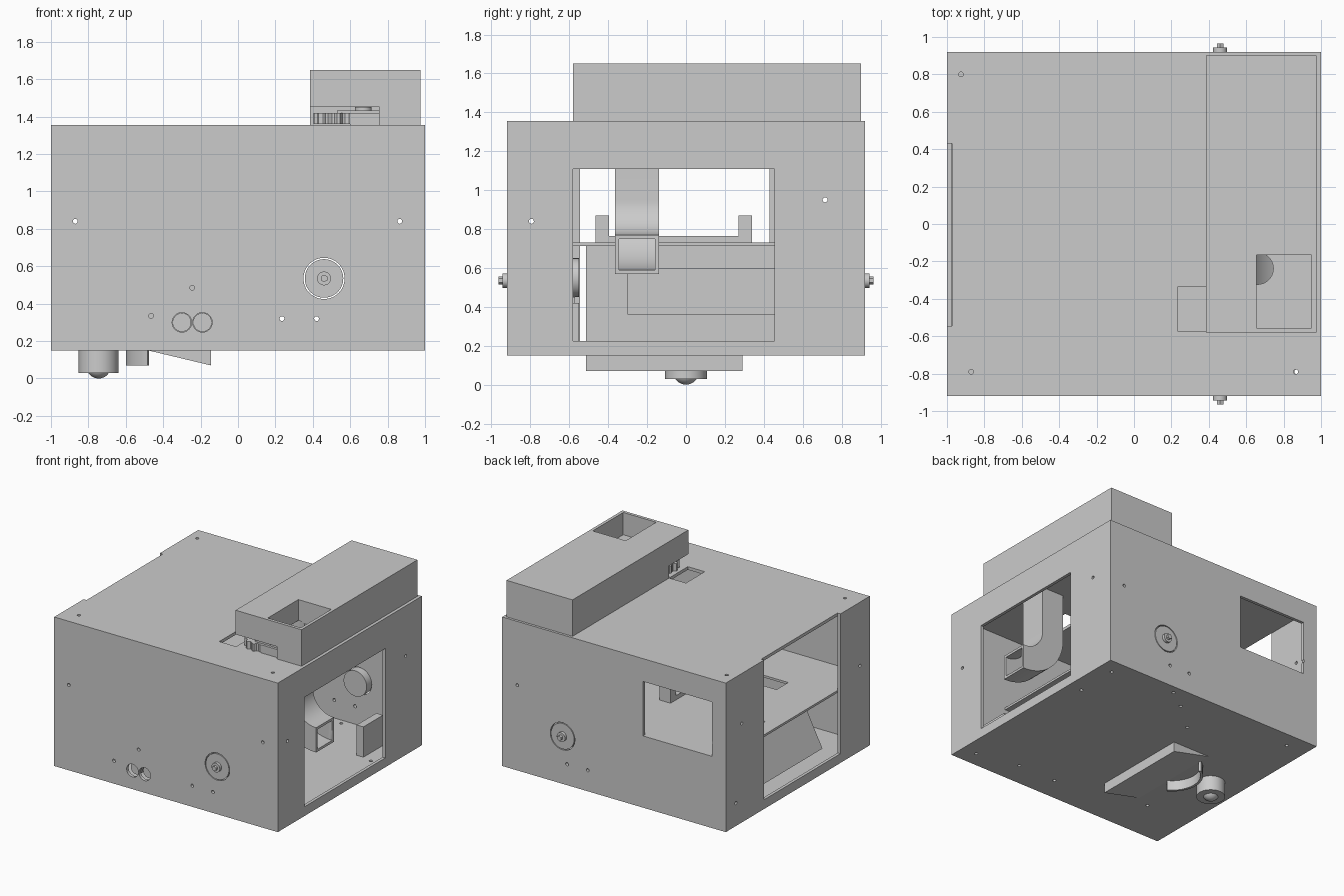
import bpy, bmesh, math
from mathutils import Vector, Matrix

if "Cube" in bpy.data.objects:
    bpy.data.objects.remove(bpy.data.objects["Cube"], do_unlink=True)

grey = bpy.data.materials.new("plain grey")
grey.use_nodes = True
grey.diffuse_color = (0.6, 0.6, 0.6, 1)
grey.node_tree.nodes["Principled BSDF"].inputs["Base Color"].default_value = (0.6, 0.6, 0.6, 1)


def finish(name, bm, smooth=False):
    bmesh.ops.recalc_face_normals(bm, faces=bm.faces)
    mesh = bpy.data.meshes.new(name)
    bm.to_mesh(mesh)
    bm.free()
    mesh.materials.append(grey)
    obj = bpy.data.objects.new(name, mesh)
    bpy.context.collection.objects.link(obj)
    if smooth:
        bpy.ops.object.select_all(action="DESELECT")
        obj.select_set(True)
        bpy.context.view_layer.objects.active = obj
        bpy.ops.object.shade_smooth_by_angle(angle=math.radians(35))
    return obj


def box(name, x, y, z):
    bm = bmesh.new()
    bmesh.ops.create_cube(bm, size=1)
    for v in bm.verts:
        v.co = Vector([(r[0] + r[1]) / 2 + c * (r[1] - r[0]) for c, r in zip(v.co, (x, y, z))])
    return finish(name, bm)


def rod(name, centre, radius, length, axis="z", sides=32):
    bm = bmesh.new()
    bmesh.ops.create_cone(bm, cap_ends=True, segments=sides, radius1=radius, radius2=radius, depth=length)
    turn = {"x": Matrix.Rotation(math.pi / 2, 4, "Y"), "y": Matrix.Rotation(math.pi / 2, 4, "X"),
            "z": Matrix.Identity(4)}[axis]
    bm.transform(Matrix.Translation(centre) @ turn)
    return finish(name, bm, True)


def prism(name, points, low, high, axis="y", smooth=False):
    """Extrude an outline: (x, z) along y, or (x, y) along z."""
    bm = bmesh.new()
    rings = [[bm.verts.new((p[0], h, p[1]) if axis == "y" else (p[0], p[1], h)) for p in points]
             for h in (low, high)]
    for ring in rings:
        bm.faces.new(ring)
    for i in range(len(points)):
        bm.faces.new((rings[0][i - 1], rings[0][i], rings[1][i], rings[1][i - 1]))
    return finish(name, bm, smooth)


def cut(obj, *cutters):
    for c in cutters:
        mod = obj.modifiers.new("cut", "BOOLEAN")
        mod.operation, mod.solver, mod.object = "DIFFERENCE", "EXACT", c
        bpy.context.view_layer.update()
        mesh = bpy.data.meshes.new_from_object(obj.evaluated_get(bpy.context.evaluated_depsgraph_get()))
        obj.modifiers.clear()
        obj.data = mesh
        bpy.data.objects.remove(c, do_unlink=True)


def arc(cx, cz, r, start, end, n=16):
    angles = [math.radians(start + (end - start) * i / n) for i in range(n + 1)]
    return [(cx + r * math.cos(a), cz + r * math.sin(a)) for a in angles]


def chute(name, gap, low, high, top, end):
    line = [(0.57 + gap, top)] + arc(0.95, 0.95, 0.38 - gap, 180, 270) + [(end, 0.57 + gap), (end, 0.77 - gap)]
    line += arc(0.95, 0.95, 0.18 + gap, 270, 180) + [(0.77 - gap, top)]
    return prism(name, line, low, high, "y", True)


# Hollow case with its windows
case = box("case", (-1, 1), (-0.92, 0.92), (0.15, 1.355))
cut(case,
    box("inside", (-0.975, 0.975), (-0.895, 0.895), (0.175, 1.33)),
    box("right_window", (0.9, 1.1), (-0.58, 0.455), (0.225, 1.11)),
    box("left_doorway", (-1.1, -0.974), (-0.545, 0.43), (0.225, 1.4)),
    box("back_window", (-0.875, -0.26), (0.85, 1), (0.73, 1.17)),
    box("top_recess", (0.235, 0.386), (-0.575, -0.335), (1.3, 1.4)),
    rod("chute_inlet", (0.66, -0.238, 1.34), 0.085, 0.1))

# Screw holes in every wall, and the sensor and wheel openings
hole = 0.013
for side in (-1, 1):
    for x, z in ((-0.87, 0.84), (0.865, 0.84), (0.235, 0.32), (0.42, 0.32)):
        cut(case, rod("hole", (x, side * 0.91, z), hole, 0.1, "y", 12))
    cut(case, rod("wheel_opening", (0.46, side * 0.91, 0.535), 0.11, 0.1, "y", 48))
for x, z in ((-0.245, 0.485), (-0.465, 0.335)):
    cut(case, rod("hole", (x, -0.91, z), hole, 0.1, "y", 12))
for x in (-0.3, -0.19):
    cut(case, rod("sensor_opening", (x, -0.91, 0.3), 0.052, 0.1, "y"))
for x in (-0.99, 0.99):
    for y, z in ((-0.795, 0.84), (0.715, 0.95), (0.79, 0.335)):
        cut(case, rod("hole", (x, y, z), hole, 0.1, "x", 12))
for x, y in ((-0.925, 0.8), (-0.87, -0.79), (0.865, -0.79)):
    cut(case, rod("hole", (x, y, 1.34), hole, 0.1, "z", 12))
for x, y in ((0.88, 0.79), (0.33, 0.85), (0.16, 0.73), (-0.08, 0.52), (0.88, 0.44), (0.17, -0.72),
             (0.51, -0.72), (-0.82, 0.79), (-0.6, -0.56), (0.87, -0.79)):
    cut(case, rod("hole", (x, y, 0.16), hole, 0.1, "z", 12))

# Raised hopper housing on top
housing = box("hopper_housing", (0.385, 0.975), (-0.58, 0.9), (1.355, 1.65))
cut(housing,
    box("hopper", (0.655, 0.95), (-0.555, -0.165), (1.47, 1.7)),
    box("gear_bay", (0.3, 0.755), (-0.6, -0.335), (1.3, 1.455)),
    rod("drop_hole", (0.66, -0.238, 1.4), 0.085, 0.16))

# Feeding gear in the bay
teeth = []
for i in range(48):
    a, r = math.tau * i / 48, 0.125 if i % 4 < 2 else 0.108
    teeth.append((0.53 + r * math.cos(a), -0.455 + r * math.sin(a)))
prism("feed_gear", teeth, 1.36, 1.42, "z")
rod("gear_hub", (0.67, -0.45, 1.43), 0.045, 0.045)
box("gear_plate", (0.53, 0.755), (-0.54, -0.36), (1.42, 1.432))
box("feed_motor", (0.6, 0.755), (-0.56, -0.34), (1.355, 1.42))

# Curved chute leading out through the right window
cut(chute("chute", 0, -0.365, -0.14, 1.33, 0.955),
    chute("chute_bore", 0.02, -0.345, -0.16, 1.4, 1.0))

# Shelf with slots, and the bracket standing on it
shelf = box("shelf", (-0.975, 0.5), (-0.895, 0.895), (0.712, 0.73))
cut(shelf, box("slot", (-0.85, -0.65), (0.2, 0.27), (0.6, 0.8)),
    box("slot", (-0.6, -0.35), (-0.45, -0.3), (0.6, 0.8)))
box("shelf_bracket", (-0.1, 0.0), (-0.465, 0.34), (0.73, 0.765))
for y in (-0.465, 0.27):
    box("bracket_post", (-0.1, 0.0), (y, y + 0.07), (0.765, 0.87))

# Partition and sloping ramp below the shelf
box("partition", (0.1, 0.125), (-0.515, 0.455), (0.175, 0.712))
box("partition_step", (0.125, 0.15), (-0.3, 0.455), (0.36, 0.6))
prism("ramp", [(-0.62, 0.71), (-0.6, 0.71), (-0.84, 0.24), (-0.86, 0.24)], -0.515, 0.43)

# Motor brackets and sensor units inside
for y in (0.46, -0.8):
    bracket = box("motor_bracket", (0.74, 0.8), (y, y + 0.25), (0.175, 0.42))
    cut(bracket, rod("bore", (0.77, y + 0.125, 0.3), 0.04, 0.2, "x"))
box("sensor_board", (-0.4, -0.09), (-0.59, -0.57), (0.225, 0.45))
for x in (-0.3, -0.19):
    rod("sensor_barrel", (x, -0.72, 0.3), 0.05, 0.3, "y")
rod("inner_gear", (-0.55, -0.565, 0.55), 0.1, 0.03, "y")

# Drive wheels set in the front and back walls
for side in (-1, 1):
    rod("wheel", (0.46, side * 0.88, 0.535), 0.103, 0.08, "y", 48)
    rod("wheel_flange", (0.46, side * 0.93, 0.535), 0.037, 0.025, "y")
    rod("axle_end", (0.46, side * 0.945, 0.535), 0.02, 0.04, "y", 6)

# Scoop wedge, curved guard and ball caster underneath
prism("scoop", [(-0.48, 0.15), (-0.145, 0.15), (-0.145, 0.07)], -0.515, 0.29)
guard = arc(-0.37, 0, 0.23, 120, 240) + arc(-0.37, 0, 0.21, 240, 120)
prism("curved_guard", guard, 0.07, 0.15, "z", True)
rod("caster_body", (-0.745, 0, 0.09), 0.107, 0.12, "z", 48)
bm = bmesh.new()
bmesh.ops.create_uvsphere(bm, u_segments=32, v_segments=16, radius=0.065)
bmesh.ops.translate(bm, vec=(-0.745, 0, 0.065), verts=bm.verts)
finish("caster_ball", bm, True)
